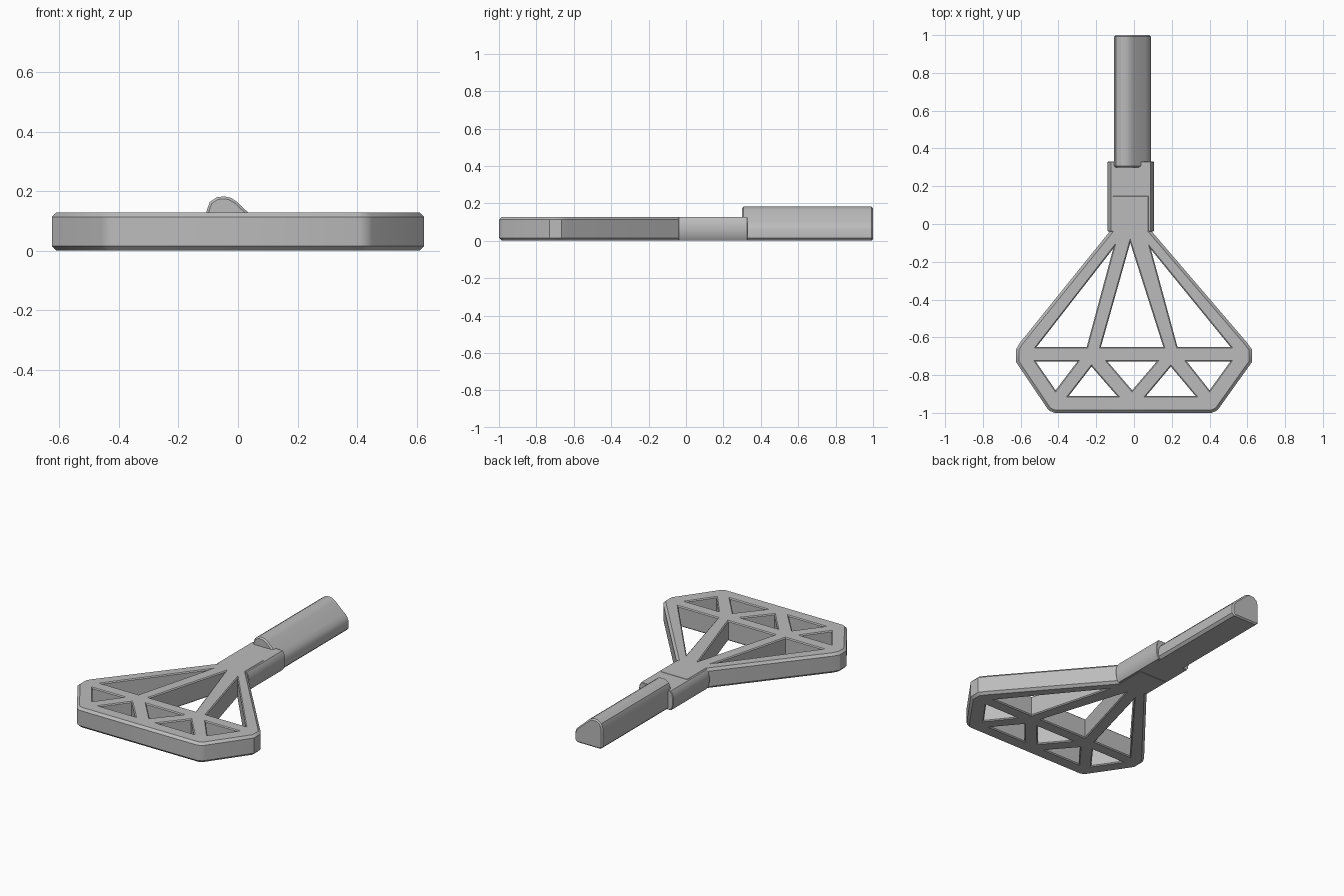
import bpy, bmesh
from math import radians
from mathutils import Vector, Matrix

cube = bpy.data.objects.get("Cube")
if cube:
    bpy.data.objects.remove(cube, do_unlink=True)

grey = bpy.data.materials.new("plain grey")
grey.use_nodes = True
colour = (0.5, 0.5, 0.5, 1)
grey.diffuse_color = colour
grey.node_tree.nodes["Principled BSDF"].inputs["Base Color"].default_value = colour


def offset(points, d):
    """Move every edge of a loop to its left by d, with mitred corners."""
    result = []
    for i, p in enumerate(points):
        a = (p - points[i - 1]).normalized()
        b = (points[(i + 1) % len(points)] - p).normalized()
        na, nb = Vector((-a.y, a.x)), Vector((-b.y, b.x))
        result.append(p + (na + nb) * d / (1 + na.dot(nb)))
    return result


def wind(points, ccw):
    pts = [Vector(p) for p in points]
    area = sum(pts[i - 1].cross(pts[i]) for i in range(len(pts)))
    return pts if (area > 0) == ccw else pts[::-1]


def plate(name, outline, start, end, chamfer, holes=(), hole_chamfer=0.0, matrix=None):
    """Extrude an outline with holes, chamfering the rims at both ends."""
    bm = bmesh.new()
    caps = ([], [])
    loops = [(wind(outline, True), chamfer)]
    loops += [(wind(h, False), hole_chamfer) for h in holes]
    for points, c in loops:
        inner = offset(points, c)
        levels = [(inner, start), (points, start + c), (points, end - c), (inner, end)]
        rings = [[bm.verts.new((p.x, p.y, z)) for p in ring] for ring, z in levels]
        n = len(points)
        for low, high in zip(rings, rings[1:]):
            for i in range(n):
                j = (i + 1) % n
                bm.faces.new((low[i], low[j], high[j], high[i]))
        for cap, ring in zip(caps, (rings[0], rings[-1])):
            cap += [bm.edges.get((ring[i - 1], ring[i])) for i in range(n)]
    for cap in caps:
        bmesh.ops.triangle_fill(bm, edges=cap, use_beauty=True)
    bmesh.ops.recalc_face_normals(bm, faces=bm.faces)
    if matrix:
        bm.transform(matrix)
    mesh = bpy.data.meshes.new(name)
    bm.to_mesh(mesh)
    bm.free()
    obj = bpy.data.objects.new(name, mesh)
    bpy.context.collection.objects.link(obj)
    mesh.materials.append(grey)
    bpy.ops.object.select_all(action='DESELECT')
    obj.select_set(True)
    bpy.context.view_layer.objects.active = obj
    bpy.ops.object.shade_smooth_by_angle(angle=radians(28))
    return obj


# Truss head with its neck
head = [(-0.46, -0.975), (-0.445, -0.99), (-0.42, -1), (0.41, -1), (0.435, -0.99),
        (0.45, -0.975), (0.625, -0.73), (0.625, -0.665), (0.6, -0.63),
        (0.09, -0.035), (0.09, 0.16), (-0.125, 0.16), (-0.125, -0.035),
        (-0.605, -0.63), (-0.625, -0.665), (-0.625, -0.73)]
top, mid, low = -0.65, -0.728, -0.91
windows = [
    [(-0.515, top), (-0.25, top), (-0.11, -0.13)],
    [(-0.175, top), (0.155, top), (-0.02, -0.1)],
    [(0.23, top), (0.51, top), (0.09, -0.135)],
    [(-0.52, mid), (-0.3, mid), (-0.415, -0.88)],
    [(-0.14, mid), (0.12, mid), (-0.01, -0.88)],
    [(0.28, mid), (0.51, mid), (0.4, -0.88)],
    [(-0.345, low), (-0.09, low), (-0.225, -0.755)],
    [(0.065, low), (0.325, low), (0.195, -0.755)],
]
plate("truss_head", head, 0, 0.128, 0.015, windows, 0.006)

# Parts whose cross-section (x, z) runs along y
along_y = Matrix(((1, 0, 0, 0), (0, 0, 1, 0), (0, 1, 0, 0), (0, 0, 0, 1)))


def bar(name, section, start, end, chamfer):
    obj = plate(name, section, start, end, chamfer, matrix=along_y)
    bm = bmesh.new()
    bm.from_mesh(obj.data)
    bmesh.ops.recalc_face_normals(bm, faces=bm.faces)
    bm.to_mesh(obj.data)
    bm.free()


# Collar joining neck and handle
half = [(0.105, 0.002), (0.116, 0.02), (0.1225, 0.05), (0.1225, 0.08),
        (0.116, 0.108), (0.105, 0.126)]
centre = -0.0175
collar = [(centre + x, z) for x, z in half] + [(centre - x, z) for x, z in half[::-1]]
bar("collar", collar, -0.04, 0.33, 0.003)

# Handle, tall on the right and sloping down to the left
handle = [(-0.09, 0), (0.075, 0), (0.09, 0.015), (0.09, 0.06), (0.08, 0.085),
          (0.06, 0.106), (0.03, 0.132), (-0.005, 0.165), (-0.025, 0.178),
          (-0.045, 0.182), (-0.07, 0.18), (-0.095, 0.163), (-0.105, 0.135),
          (-0.105, 0.015)]
bar("handle", handle, 0.3, 1.0, 0.008)
